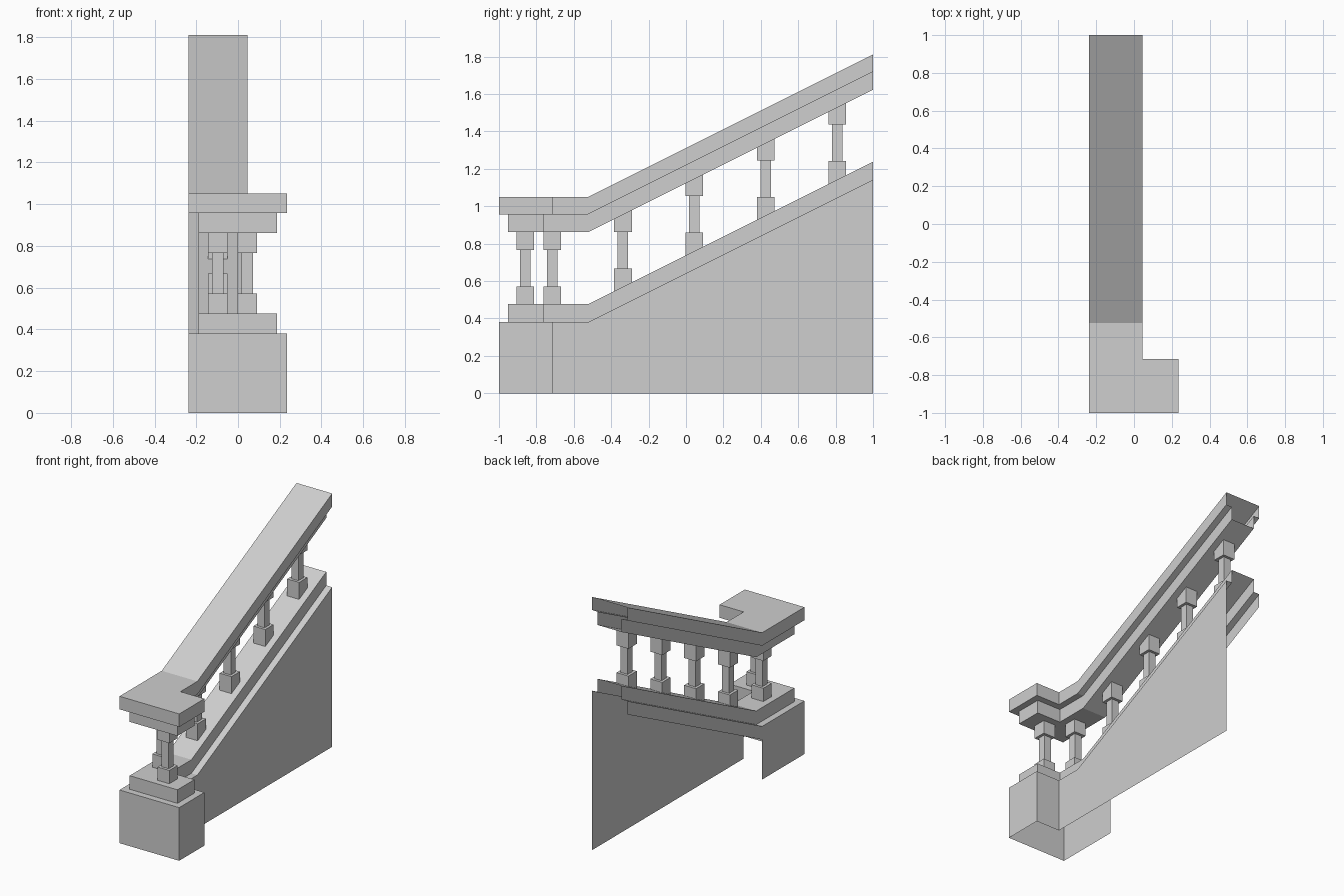
import bpy
import bmesh

if "Cube" in bpy.data.objects:
    bpy.data.objects.remove(bpy.data.objects["Cube"], do_unlink=True)

stone = bpy.data.materials.new("grey stone")
stone.use_nodes = True
grey = (0.62, 0.62, 0.62, 1)
stone.diffuse_color = grey
stone.node_tree.nodes["Principled BSDF"].inputs["Base Color"].default_value = grey

BEND = -0.523          # where the level landing turns into the slope
SLOPE = 0.5


def rise(y):
    return max(0, y - BEND) * SLOPE


def outline(inset):
    """Open L-shaped plan, from the back of the -x side round the front to the back of the +x side."""
    w, e, end, step, back = -0.237 + inset, 0.235 - inset, 0.045 - inset, -1 + inset, -0.715 - inset
    return [(w, 1), (w, BEND), (w, step), (e, step), (e, back), (end, back), (end, BEND), (end, 1)]


OUTER, INNER = outline(0), outline(0.047)


def ring(bm, plan, height):
    return [bm.verts.new((x, y, height + rise(y))) for x, y in plan]


def skirt(bm, low, high):
    for i in range(len(low) - 1):
        bm.faces.new((low[i], low[i + 1], high[i + 1], high[i]))


def lid(bm, r, flip=False):
    for loop in ([r[0], r[1], r[6], r[7]], r[1:7]):
        bm.faces.new(loop[::-1] if flip else loop)


def finish(bm, name):
    mesh = bpy.data.meshes.new(name)
    bm.to_mesh(mesh)
    bm.free()
    mesh.materials.append(stone)
    obj = bpy.data.objects.new(name, mesh)
    bpy.context.collection.objects.link(obj)


# Base: hollow walls, ledge and raised curb
bm = bmesh.new()
top = ring(bm, OUTER, 0.38)
foot = [bm.verts.new((x, y, 0)) for x, y in OUTER[1:]]
skirt(bm, foot, top[1:])
skirt(bm, ring(bm, OUTER[:2], 0.285), top[:2])     # shallow strip on the -x slope
curb_low, curb_top = ring(bm, INNER, 0.38), ring(bm, INNER, 0.477)
skirt(bm, top, curb_low)
skirt(bm, curb_low, curb_top)
lid(bm, curb_top)
finish(bm, "base_and_curb")

# Handrail: narrow moulding below a wide coping
bm = bmesh.new()
rings = [ring(bm, INNER, 0.862), ring(bm, INNER, 0.957),
         ring(bm, OUTER, 0.957), ring(bm, OUTER, 1.05)]
for low, high in zip(rings, rings[1:]):
    skirt(bm, low, high)
lid(bm, rings[0], flip=True)
lid(bm, rings[-1])
finish(bm, "handrail")


def block(bm, cx, cy, half, bottom, top):
    """Square block whose bottom and top heights are functions of y."""
    corners = [(cx - half, cy - half), (cx + half, cy - half),
               (cx + half, cy + half), (cx - half, cy + half)]
    low = [bm.verts.new((x, y, bottom(y))) for x, y in corners]
    high = [bm.verts.new((x, y, top(y))) for x, y in corners]
    bm.faces.new(low[::-1])
    bm.faces.new(high)
    for i in range(4):
        j = (i + 1) % 4
        bm.faces.new((low[i], low[j], high[j], high[i]))


# Balusters: two on the landing, four up the slope
spots = [(0.045, -0.86), (-0.097, -0.715)] + [(-0.097, -0.337 + 0.382 * i) for i in range(4)]
for n, (x, y) in enumerate(spots):
    lift = rise(y) + (0.003 if y > BEND else 0)
    plinth_top, cap_bottom = 0.572 + lift, 0.767 + lift
    bm = bmesh.new()
    block(bm, x, y, 0.047, lambda v: 0.477 + rise(v), lambda v: plinth_top)
    block(bm, x, y, 0.028, lambda v: plinth_top, lambda v: cap_bottom)
    block(bm, x, y, 0.047, lambda v: cap_bottom, lambda v: 0.862 + rise(v))
    finish(bm, f"baluster_{n + 1}")
